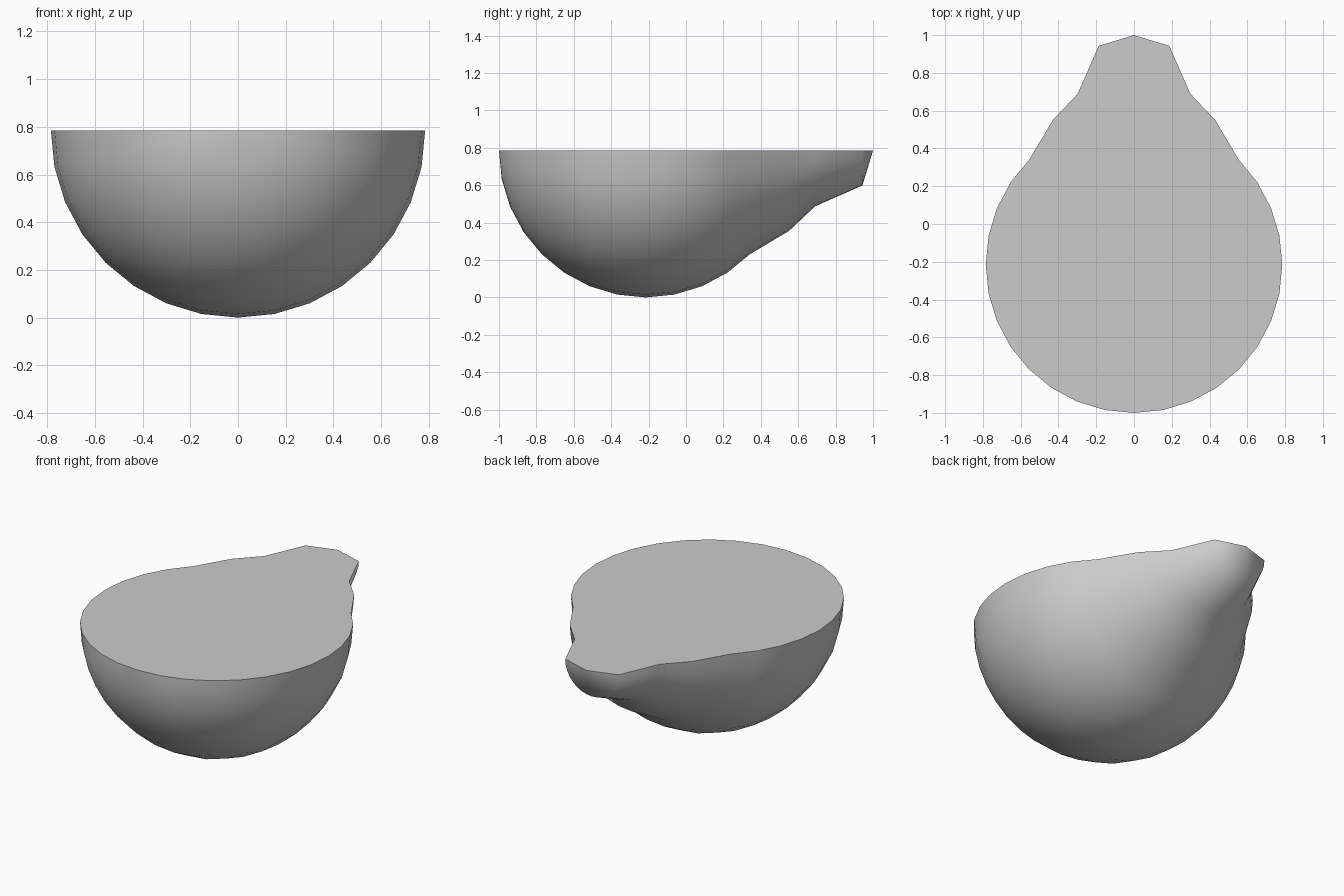
import bpy, bmesh, math

if "Cube" in bpy.data.objects:
    bpy.data.objects.remove(bpy.data.objects["Cube"])

R, CY, TOP, STEPS = 0.785, -0.215, 0.785, 16

# Profile along y: spherical back end, then the drawn-out nipple end
profile = []
for i in range(1, 13):
    a = math.pi * i / STEPS
    profile.append((CY - R * math.cos(a), R * math.sin(a)))
profile += [(0.55, 0.43), (0.69, 0.298), (0.943, 0.187)]

# Half revolution about the y axis, hanging below the cut plane
bm = bmesh.new()
front_tip = bm.verts.new((0, -1, TOP))
back_tip = bm.verts.new((0, 1, TOP))
rings = []
for y, r in profile:
    angles = [math.pi * k / STEPS for k in range(STEPS + 1)]
    rings.append([bm.verts.new((r * math.cos(t), y, TOP - r * math.sin(t))) for t in angles])

for k in range(STEPS):
    bm.faces.new((front_tip, rings[0][k], rings[0][k + 1]))
    bm.faces.new((back_tip, rings[-1][k + 1], rings[-1][k]))
    for a, b in zip(rings, rings[1:]):
        bm.faces.new((a[k], b[k], b[k + 1], a[k + 1]))

# Flat cut face, one strip per profile step
bm.faces.new((front_tip, rings[0][-1], rings[0][0]))
bm.faces.new((back_tip, rings[-1][0], rings[-1][-1]))
for a, b in zip(rings, rings[1:]):
    bm.faces.new((a[0], a[-1], b[-1], b[0]))
bmesh.ops.recalc_face_normals(bm, faces=bm.faces[:])

mesh = bpy.data.meshes.new("half_fruit")
bm.to_mesh(mesh)
bm.free()
fruit = bpy.data.objects.new("half_fruit", mesh)
bpy.context.collection.objects.link(fruit)

# Smooth skin with a sharp cut rim
bpy.context.view_layer.objects.active = fruit
fruit.select_set(True)
bpy.ops.object.shade_smooth_by_angle(angle=math.radians(60))
